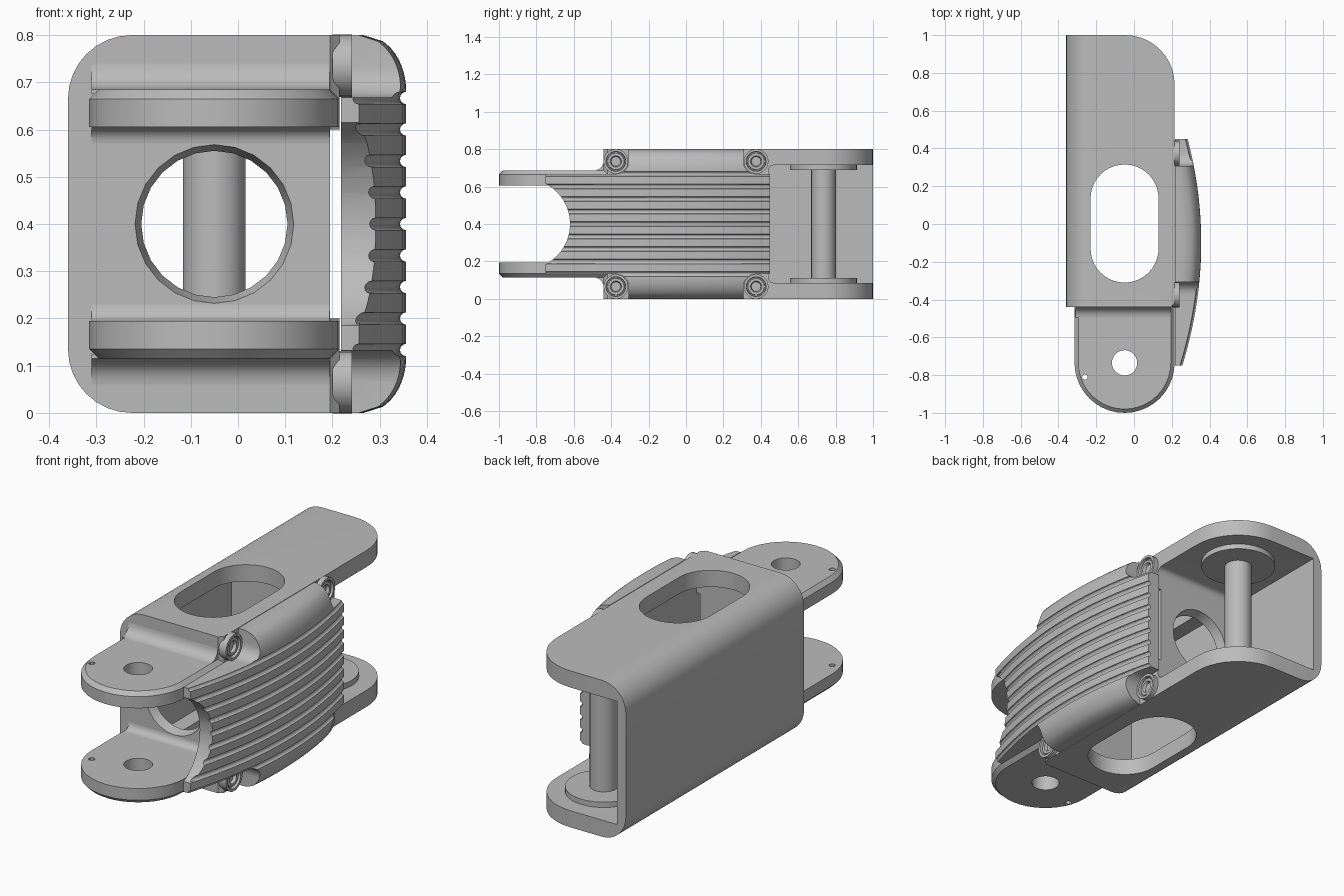
import bpy, bmesh, math
from mathutils import Matrix, Vector

old = bpy.data.objects.get("Cube")
if old:
    bpy.data.objects.remove(old, do_unlink=True)

MID = 0.4                      # height of the mirror plane
AX, AY = -0.05, 0.735          # pivot axis position

grey = bpy.data.materials.new("grey metal")
grey.use_nodes = True
grey.diffuse_color = (0.5, 0.5, 0.5, 1)
grey.node_tree.nodes["Principled BSDF"].inputs["Base Color"].default_value = (0.5, 0.5, 0.5, 1)
parts = []


def finish(bm, name):
    bmesh.ops.recalc_face_normals(bm, faces=bm.faces[:])
    mesh = bpy.data.meshes.new(name)
    bm.to_mesh(mesh)
    bm.free()
    mesh.materials.append(grey)
    ob = bpy.data.objects.new(name, mesh)
    bpy.context.collection.objects.link(ob)
    parts.append(ob)
    return ob


def box(name, x, y, z, rounds=()):
    """Box from ranges; rounds = (edge test on midpoint and direction, radius, segments)."""
    bm = bmesh.new()
    bmesh.ops.create_cube(bm, size=1)
    for v in bm.verts:
        v.co = [r[0] if c < 0 else r[1] for c, r in zip(v.co, (x, y, z))]
    for test, radius, segs in rounds:
        edges = []
        for e in bm.edges:
            a, b = (v.co for v in e.verts)
            if test((a + b) / 2, (b - a).normalized()):
                edges.append(e)
        bmesh.ops.bevel(bm, geom=edges, offset=radius, segments=segs,
                        profile=0.5, affect='EDGES')
    return finish(bm, name)


def cyl(name, centre, axis, r1, r2, depth, segs=32):
    bm = bmesh.new()
    turn = Vector((0, 0, 1)).rotation_difference(Vector(axis)).to_matrix().to_4x4()
    bmesh.ops.create_cone(bm, cap_ends=True, segments=segs, radius1=r1, radius2=r2,
                          depth=depth, matrix=Matrix.Translation(centre) @ turn)
    return finish(bm, name)


def prism(name, pts, place, a, b):
    """Extrude a 2D outline between a and b; place(u, v, w) gives the 3D point."""
    bm = bmesh.new()
    low = [bm.verts.new(place(u, v, a)) for u, v in pts]
    face = bm.faces.new(low)
    grown = bmesh.ops.extrude_face_region(bm, geom=[face])["geom"]
    shift = Vector(place(0, 0, b)) - Vector(place(0, 0, a))
    bmesh.ops.translate(bm, vec=shift, verts=[g for g in grown if isinstance(g, bmesh.types.BMVert)])
    return finish(bm, name)


def cut(ob, *cutters):
    for c in cutters:
        m = ob.modifiers.new("cut", 'BOOLEAN')
        m.operation, m.solver, m.object = 'DIFFERENCE', 'EXACT', c
        with bpy.context.temp_override(object=ob, active_object=ob):
            bpy.ops.object.modifier_apply(modifier=m.name)
        parts.remove(c)
        bpy.data.objects.remove(c, do_unlink=True)


# Channel-shaped body, rounded along the spine and at the rear corner
body = box("body", (-0.36, 0.215), (-0.44, 1), (0, 0.8), [
    (lambda m, d: abs(d.y) > 0.9 and m.x < -0.3, 0.135, 8),
    (lambda m, d: abs(d.z) > 0.9 and m.x > 0.2 and m.y > 0.9, 0.262, 10),
    (lambda m, d: abs(d.z) > 0.9 and m.x > 0.2 and m.y < -0.4, 0.02, 1)])
cut(body,
    box("rear_opening", (-0.31, 0.3), (0.44, 1.1), (0.085, 0.715),
        [(lambda m, d: abs(d.x) > 0.9 and m.y < 0.5, 0.03, 4)]),
    box("chamber", (-0.31, 0.3), (-0.39, 0.39), (0.085, 0.715)),
    box("slot", (0.195, 0.3), (-0.5, 0.5), (0.2, 0.6)),
    box("window", (-0.23, 0.13), (-0.31, 0.315), (-0.1, 0.9),
        [(lambda m, d: abs(d.z) > 0.9, 0.1795, 10)]),
    cyl("front_port", (AX, -0.415, MID), (0, 1, 0), 0.172, 0.151, 0.08, 24),
    cyl("rear_port", (AX, 0.415, MID), (0, 1, 0), 0.151, 0.172, 0.08, 24))


# Ears with chamfered rims, pivot holes and fillets into the body
def fillet_profile(r):
    arc = [(r - r * math.sin(t * math.pi / 12), r - r * math.cos(t * math.pi / 12)) for t in range(7)]
    return [(-0.01, -0.01), (r, -0.01)] + arc + [(-0.01, r)]


for side, s in (("upper", 1), ("lower", -1)):
    inner, outer = MID + s * 0.205, MID + s * 0.285
    R = 0.265
    outline = [(AX + R, -0.41)]
    outline += [(AX + R * math.cos(a), -AY - R * math.sin(a))
                for a in (math.pi * i / 20 for i in range(21))]
    outline += [(AX - R, -0.41)]
    ear = prism(side + "_ear", outline, lambda u, v, w: (u, v, w), inner, outer)
    bm = bmesh.new()
    bm.from_mesh(ear.data)
    rim = [e for e in bm.edges if all(abs(v.co.z - outer) < 1e-4 for v in e.verts)
           and (e.verts[0].co.y + e.verts[1].co.y) / 2 < -0.42]
    bmesh.ops.bevel(bm, geom=rim, offset=0.02, segments=1, affect='EDGES')
    bm.to_mesh(ear.data)
    bm.free()
    cut(ear, cyl("pivot_hole", (AX, -AY, MID + s * 0.245), (0, 0, 1), 0.067, 0.067, 0.3),
        cyl("pin_hole", (-0.26, -0.81, MID + s * 0.245), (0, 0, 1), 0.015, 0.015, 0.3, 12))
    for label, z0, d, r in (("outer", outer, s, 0.055), ("inner", inner, -s, 0.035)):
        prism(f"{side}_{label}_fillet", fillet_profile(r),
              lambda u, v, w: (w, -0.44 - u, z0 + d * v), -0.31, 0.194)

    # Washer on the rear axle
    cyl(side + "_washer", (AX, AY, MID + s * 0.3025), (0, 0, 1), 0.18, 0.18, 0.029, 32)

# Rear axle
cyl("axle", (AX, AY, MID), (0, 0, 1), 0.067, 0.067, 0.66, 18)

# Bowed, grooved side cover: half cross-section as (height, inset), then lofted
section = []
for i in range(9):
    t = 1 - i / 9
    section.append((0.118 * (1 - t), 0.09 * (1 - math.sqrt(1 - t * t))))
section[0] = (0, 0.09)
GROOVE = 0.013
for k in range(9):
    zc = MID + (k - 4) * 0.0667
    for j in range(7):
        a = math.pi * j / 6
        section.append((zc - GROOVE * math.cos(a), GROOVE * math.sin(a)))
section += [(0.8 - z, d) for z, d in reversed(section[:9])]

bm = bmesh.new()
rings = []
STEPS = 20
for i in range(STEPS + 1):
    y = -0.75 + 1.2 * i / STEPS
    bulge = 0.356 - 0.237 * (y + 0.1) ** 2
    loop = [(max(bulge - d, 0.225), z) for z, d in section] + [(0.218, 0.8), (0.218, 0)]
    rings.append([bm.verts.new((x, y, z)) for x, z in loop])
for a, b in zip(rings, rings[1:]):
    for i in range(len(a)):
        j = (i + 1) % len(a)
        bm.faces.new((a[i], a[j], b[j], b[i]))
bm.faces.new(rings[0])
bm.faces.new(rings[-1])
cover = finish(bm, "side_cover")
cut(cover, cyl("front_scoop", (0.3, -0.863, MID), (1, 0, 0), 0.243, 0.243, 0.4, 48))
for s in (1, -1):
    ends = sorted((MID + s * 0.268, MID + s * 0.45))
    cut(cover, box("nose_trim", (0.1, 0.5), (-0.9, -0.43), ends))
    for f in (1, -1):
        span = sorted((f * 0.307, f * 0.5))
        cut(cover, box("bolt_notch", (0.1, 0.5), span, ends, [
            (lambda m, d: abs(d.x) > 0.9 and abs(m.y) < 0.4 and abs(m.z - MID) < 0.3, 0.065, 6)]))

# Bolts in round bosses at the four cover corners
BOLT = [(0.0, 0.219), (0.025, 0.219), (0.03, 0.234), (0.044, 0.234),
        (0.046, 0.226), (0.051, 0.226), (0.053, 0.241), (0.066, 0.241), (0.066, 0.2)]
for side, s in (("upper", 1), ("lower", -1)):
    for end, f in (("rear", 1), ("front", -1)):
        bm = bmesh.new()
        vs = [bm.verts.new((x, f * 0.375 + r, MID + s * 0.335)) for r, x in BOLT]
        es = [bm.edges.new(p) for p in zip(vs, vs[1:])]
        bmesh.ops.spin(bm, geom=vs + es, cent=(0, f * 0.375, MID + s * 0.335), axis=(1, 0, 0),
                       angle=2 * math.pi, steps=24, use_merge=True)
        bmesh.ops.remove_doubles(bm, verts=bm.verts[:], dist=1e-5)
        finish(bm, f"{side}_{end}_bolt")

# Smooth rounded surfaces, keep edges crisp
bpy.ops.object.select_all(action='DESELECT')
for ob in parts:
    ob.select_set(True)
bpy.context.view_layer.objects.active = body
bpy.ops.object.shade_smooth_by_angle(angle=math.radians(30))
